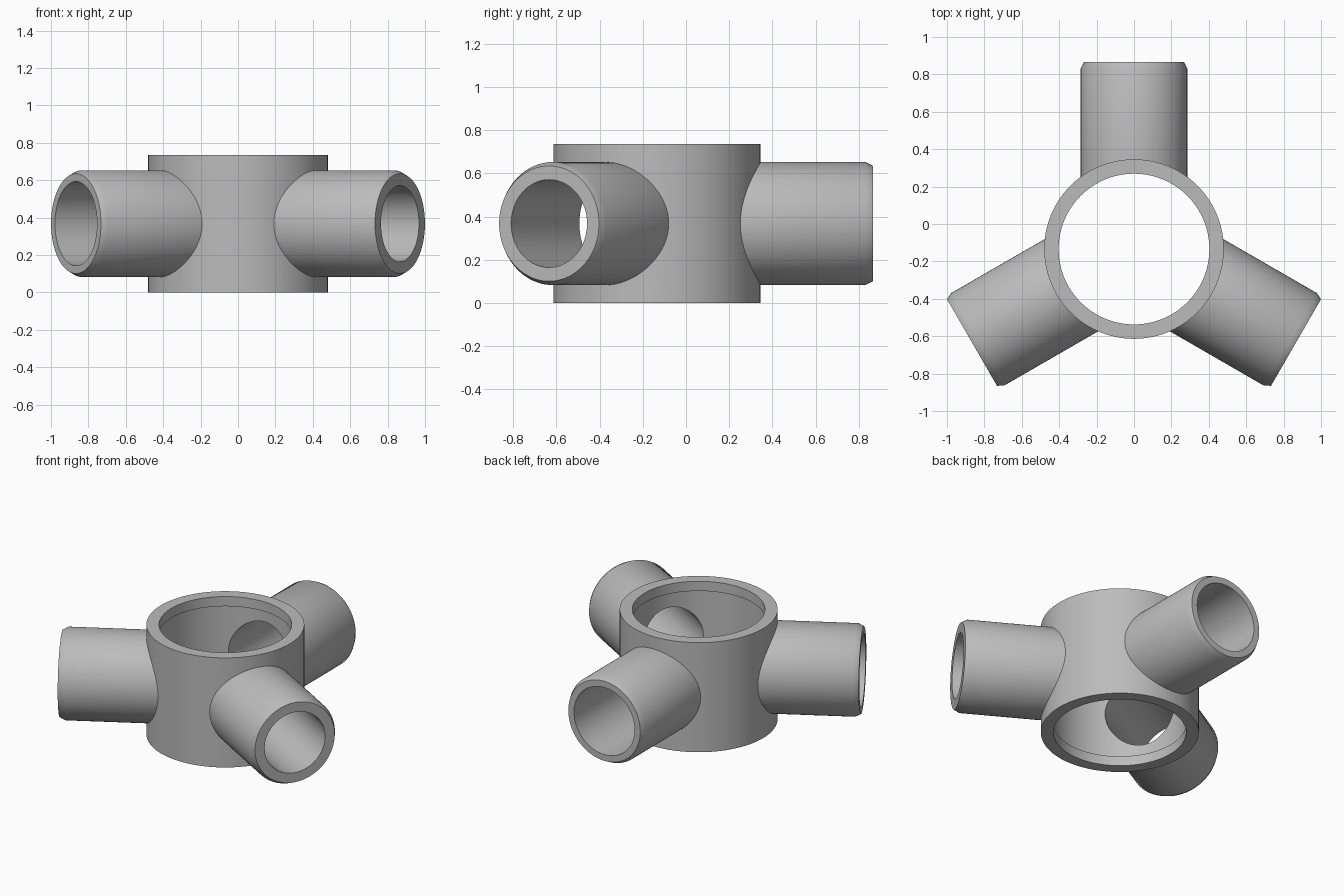
import bpy
import math
from mathutils import Matrix, Vector

cube = bpy.data.objects.get("Cube")
if cube:
    bpy.data.objects.remove(cube, do_unlink=True)

SIDES = 96
HEIGHT = 0.735
CENTRE = Vector((0, -0.134, 0))
AXIS_Z = 0.3675

grey = bpy.data.materials.new("plain grey")
grey.use_nodes = True
colour = (0.5, 0.5, 0.5, 1)
grey.diffuse_color = colour
grey.node_tree.nodes["Principled BSDF"].inputs["Base Color"].default_value = colour


def turned_solid(name, profile, matrix):
    """Closed solid of revolution about local z from (radius, height) pairs."""
    verts, faces = [], []
    for radius, z in profile:
        for i in range(SIDES):
            a = 2 * math.pi * i / SIDES
            verts.append((radius * math.cos(a), radius * math.sin(a), z))
    for r in range(len(profile) - 1):
        for i in range(SIDES):
            j = (i + 1) % SIDES
            low, high = r * SIDES, (r + 1) * SIDES
            faces.append((low + i, low + j, high + j, high + i))
    faces.append(tuple(reversed(range(SIDES))))
    faces.append(tuple(range(len(verts) - SIDES, len(verts))))
    mesh = bpy.data.meshes.new(name)
    mesh.from_pydata(verts, [], faces)
    mesh.transform(matrix)
    mesh.materials.append(grey)
    obj = bpy.data.objects.new(name, mesh)
    bpy.context.collection.objects.link(obj)
    return obj


def combine(target, tool, operation):
    """Apply a boolean and discard the tool."""
    tool.hide_render = True
    mod = target.modifiers.new(operation, "BOOLEAN")
    mod.operation = operation
    mod.solver = "EXACT"
    mod.object = tool
    bpy.context.view_layer.objects.active = target
    bpy.ops.object.modifier_apply(modifier=mod.name)
    bpy.data.objects.remove(tool, do_unlink=True)


# Upright central collar
stand = Matrix.Translation(CENTRE)
hub = turned_solid("three_way_pipe_hub", [(0.48, 0), (0.48, HEIGHT)], stand)

# Three chamfered arms: direction in degrees, bore radius
arms = [(90, 0.225), (210, 0.225), (330, 0.203)]


def arm_matrix(degrees):
    turn = Matrix.Rotation(math.radians(degrees), 4, "Z")
    lay = Matrix.Rotation(math.pi / 2, 4, "Y")
    return Matrix.Translation(CENTRE + Vector((0, 0, AXIS_Z))) @ turn @ lay


for degrees, bore in arms:
    arm = turned_solid("arm", [(0.285, 0.3), (0.285, 0.965), (0.267, 1)],
                       arm_matrix(degrees))
    combine(hub, arm, "UNION")

# Collar cavity, slightly wider between the two lips
LIP = 0.065
cavity = turned_solid("cavity_cutter", [
    (0.403, -0.1), (0.403, LIP), (0.42, LIP),
    (0.42, HEIGHT - LIP), (0.403, HEIGHT - LIP), (0.403, HEIGHT + 0.1)], stand)
combine(hub, cavity, "DIFFERENCE")

# Arm bores opening into the cavity
for degrees, bore in arms:
    cutter = turned_solid("bore_cutter", [(bore, 0.1), (bore, 1.1)],
                          arm_matrix(degrees))
    combine(hub, cutter, "DIFFERENCE")

bpy.ops.object.select_all(action="DESELECT")
hub.select_set(True)
bpy.context.view_layer.objects.active = hub
bpy.ops.object.shade_smooth_by_angle(angle=math.radians(35))
